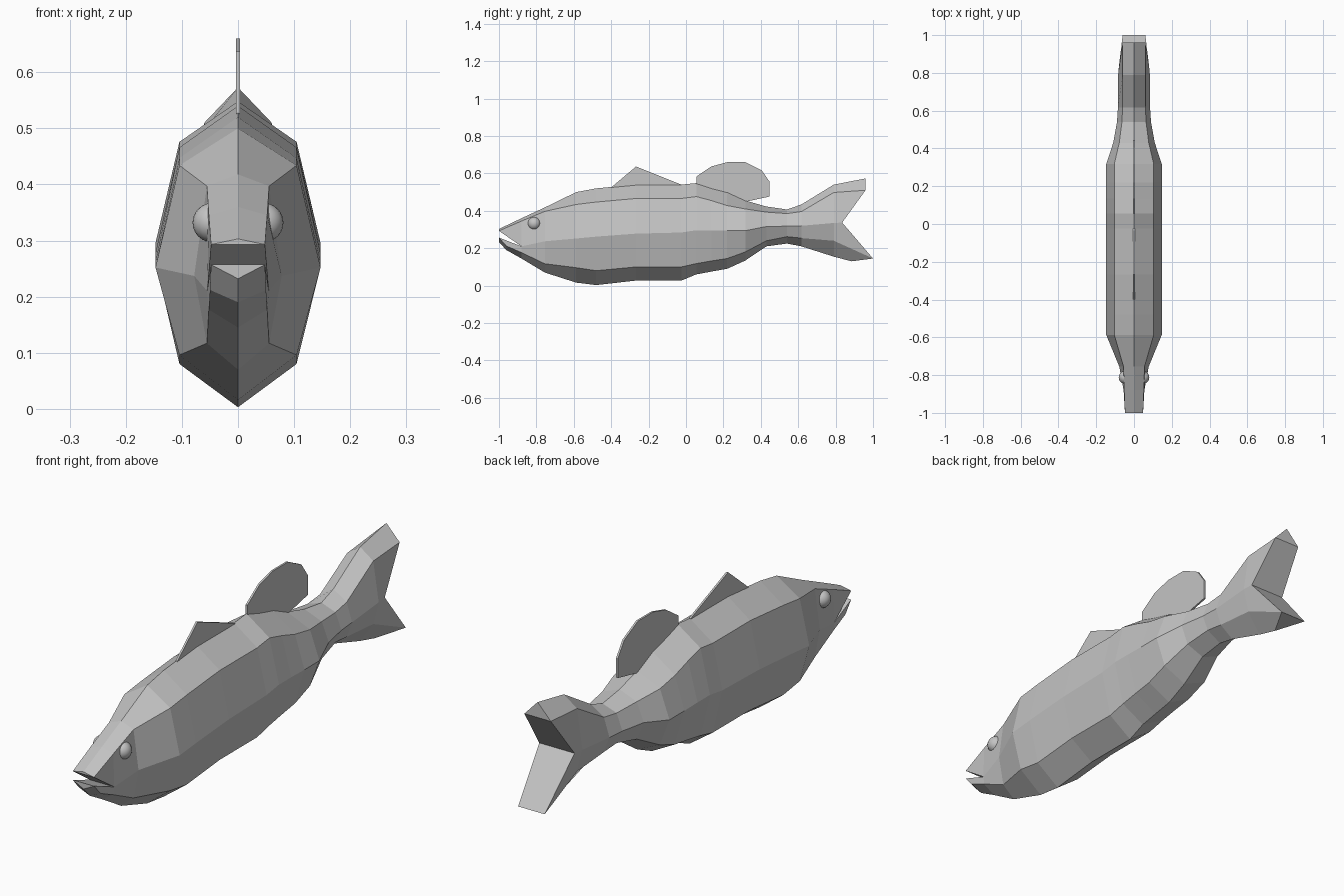
import bpy, bmesh

if "Cube" in bpy.data.objects:
    bpy.data.objects.remove(bpy.data.objects["Cube"])

# One flat colour for the whole fish
grey = bpy.data.materials.new("plain_grey")
grey.diffuse_color = (0.55, 0.55, 0.55, 1)
grey.use_nodes = True
grey.node_tree.nodes["Principled BSDF"].inputs["Base Color"].default_value = grey.diffuse_color


def finish(bm, name):
    bmesh.ops.recalc_face_normals(bm, faces=bm.faces)
    me = bpy.data.meshes.new(name)
    bm.to_mesh(me)
    bm.free()
    me.materials.append(grey)
    ob = bpy.data.objects.new(name, me)
    bpy.context.collection.objects.link(ob)
    return ob


# Body stations: y, heights of back ridge, shoulder, flank, belly edge, keel; half width
stations = [
    (-0.755, 0.418, 0.397, 0.237, 0.117, 0.070, 0.078),
    (-0.587, 0.500, 0.434, 0.252, 0.096, 0.016, 0.147),
    (-0.480, 0.520, 0.447, 0.262, 0.080, 0.003, 0.147),
    (-0.267, 0.540, 0.466, 0.278, 0.100, 0.027, 0.147),
    (-0.025, 0.540, 0.466, 0.284, 0.100, 0.027, 0.147),
    (0.055, 0.548, 0.476, 0.296, 0.118, 0.060, 0.147),
    (0.135, 0.522, 0.455, 0.296, 0.132, 0.075, 0.147),
    (0.220, 0.500, 0.428, 0.294, 0.145, 0.090, 0.147),
    (0.317, 0.455, 0.410, 0.294, 0.180, 0.134, 0.147),
    (0.430, 0.423, 0.393, 0.316, 0.240, 0.210, 0.110),
    (0.540, 0.407, 0.385, 0.318, 0.262, 0.225, 0.090),
    (0.617, 0.434, 0.396, 0.320, 0.254, 0.210, 0.085),
    (0.790, 0.540, 0.498, 0.335, 0.240, 0.155, 0.084),
]


def ring(top, up, mid, low, keel):
    """Eight points round the body, mirrored from one side."""
    side = [up, mid, low]
    return [top, *side, keel] + [(-x, y, z) for x, y, z in reversed(side)]


rings = [ring((0, -0.88, 0.36), (0.052, -0.88, 0.345), (0.055, -0.88, 0.21),
              (0.052, -0.88, 0.177), (0, -0.88, 0.145))]
for y, zt, zu, zm, zl, zb, w in stations:
    rings.append(ring((0, y, zt), (w * 0.71, y, zu), (w, y, zm), (w * 0.71, y, zl), (0, y, zb)))
# Swept tail end: two lobes with a notch at the flank
rings.append(ring((0, 0.96, 0.573), (0.06, 0.96, 0.51), (0.08, 0.835, 0.337),
                  (0.06, 1.0, 0.145), (0, 0.885, 0.13)))

bm = bmesh.new()
loft = [[bm.verts.new(p) for p in r] for r in rings]
for a, b in zip(loft, loft[1:]):
    for i in range(8):
        j = (i + 1) % 8
        bm.faces.new((a[i], a[j], b[j], b[i]))

# Tail back faces
t = loft[-1]
bm.faces.new((t[0], t[1], t[7]))
bm.faces.new((t[1], t[2], t[6], t[7]))
bm.faces.new((t[2], t[3], t[5], t[6]))
bm.faces.new((t[3], t[4], t[5]))

# Head: upper and lower jaws around an open mouth
m = loft[0]
snout = bm.verts.new((0, -1, 0.303))
chin = bm.verts.new((0, -1, 0.232))
throat = bm.verts.new((0, -0.96, 0.19))
lips, jaws = [], []
for s, up, mid, low in ((1, m[1], m[2], m[3]), (-1, m[7], m[6], m[5])):
    lip = bm.verts.new((s * 0.048, -1, 0.293))
    jaw = bm.verts.new((s * 0.048, -1, 0.257))
    jowl = bm.verts.new((s * 0.05, -0.96, 0.212))
    bm.faces.new((m[0], up, lip, snout))
    bm.faces.new((up, mid, lip))
    bm.faces.new((jaw, chin, throat, jowl))
    bm.faces.new((jaw, jowl, low, mid))
    bm.faces.new((jowl, throat, m[4], low))
    lips.append(lip)
    jaws.append(jaw)
bm.faces.new((snout, *lips))
bm.faces.new((m[2], m[6], lips[1], lips[0]))
bm.faces.new((m[2], m[6], jaws[1], jaws[0]))
bm.faces.new((jaws[0], jaws[1], chin))
finish(bm, "body")


# Thin fins on the back
def fin(name, outline, half=0.004):
    bm = bmesh.new()
    face = bm.faces.new([bm.verts.new((-half, y, z)) for y, z in outline])
    new = bmesh.ops.extrude_face_region(bm, geom=[face])["geom"]
    bmesh.ops.translate(bm, vec=(2 * half, 0, 0),
                        verts=[v for v in new if isinstance(v, bmesh.types.BMVert)])
    finish(bm, name)


fin("front_back_fin", [(-0.40, 0.525), (-0.267, 0.637), (-0.025, 0.54), (-0.025, 0.51), (-0.38, 0.50)])
fin("rear_back_fin", [(0.055, 0.54), (0.055, 0.583), (0.135, 0.637), (0.22, 0.66), (0.317, 0.66),
                      (0.405, 0.616), (0.446, 0.557), (0.446, 0.476), (0.325, 0.45), (0.22, 0.48)])

# Eyes
for s, name in ((1, "right_eye"), (-1, "left_eye")):
    bm = bmesh.new()
    bmesh.ops.create_uvsphere(bm, u_segments=20, v_segments=12, radius=0.035)
    bmesh.ops.translate(bm, verts=bm.verts, vec=(s * 0.046, -0.812, 0.332))
    for f in bm.faces:
        f.smooth = True
    finish(bm, name)
